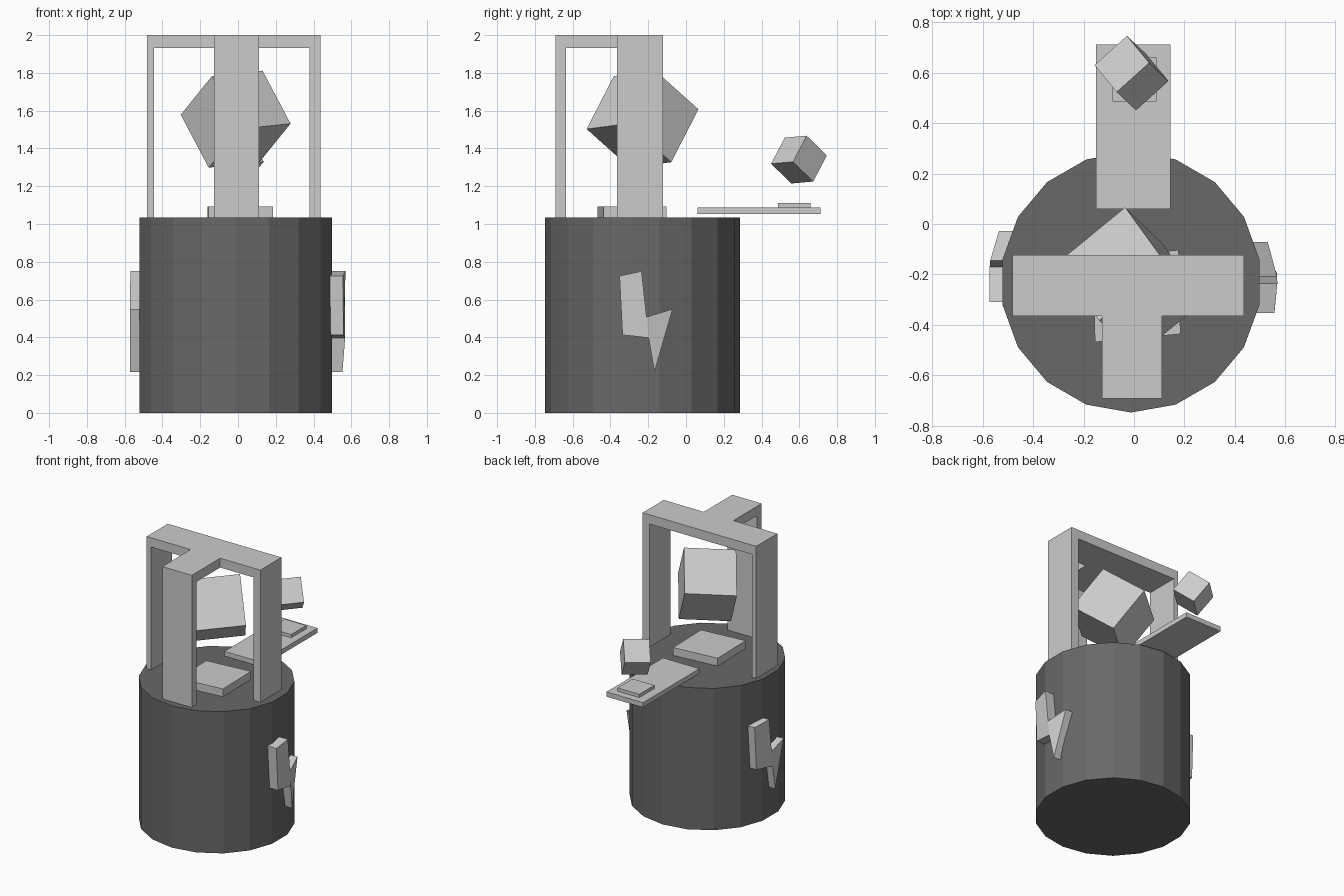
import bpy, bmesh, math
from mathutils import Vector, Matrix

if "Cube" in bpy.data.objects:
    bpy.data.objects.remove(bpy.data.objects["Cube"])


def make_object(name, bm, mat=None):
    bmesh.ops.recalc_face_normals(bm, faces=bm.faces)
    me = bpy.data.meshes.new(name)
    bm.to_mesh(me)
    bm.free()
    ob = bpy.data.objects.new(name, me)
    bpy.context.collection.objects.link(ob)
    if mat:
        me.materials.append(mat)
    return ob


def prism(name, bottom, top, caps=None):
    """Solid between two matching outlines; caps lists the faces of each end."""
    bm = bmesh.new()
    a = [bm.verts.new(p) for p in bottom]
    b = [bm.verts.new(p) for p in top]
    n = len(a)
    for cap in caps or [range(n)]:
        bm.faces.new([a[i] for i in reversed(cap)])
        bm.faces.new([b[i] for i in cap])
    for i in range(n):
        j = (i + 1) % n
        bm.faces.new((a[i], a[j], b[j], b[i]))
    return make_object(name, bm)


def slab(name, outline, z0, z1):
    return prism(name, [(x, y, z0) for x, y in outline], [(x, y, z1) for x, y in outline])


def box(name, x0, x1, y0, y1, z0, z1):
    return slab(name, [(x0, y0), (x1, y0), (x1, y1), (x0, y1)], z0, z1)


def tilted_cube(name, size, centre, edge_a, edge_b):
    """Cube whose first two edges run along the given directions."""
    u = Vector(edge_a).normalized()
    v = Vector(edge_b)
    v = (v - u * v.dot(u)).normalized()
    rot = Matrix((u, v, u.cross(v))).transposed().to_4x4()
    bm = bmesh.new()
    bmesh.ops.create_cube(bm, size=size, matrix=Matrix.Translation(centre) @ rot)
    return make_object(name, bm)


# Dark 18-sided drum
dark = bpy.data.materials.new("dark_grey")
dark.diffuse_color = (0.14, 0.14, 0.14, 1)
dark.use_nodes = True
dark.node_tree.nodes["Principled BSDF"].inputs["Base Color"].default_value = dark.diffuse_color
TOP, CX, CY, R = 1.035, -0.012, -0.23, 0.517
ring = [(CX + R * math.sin(math.radians(20 * i)), CY + R * math.cos(math.radians(20 * i)))
        for i in range(18)]
slab("drum", ring, 0, TOP).data.materials.append(dark)

# T-shaped canopy on three legs
slab("canopy", [(-0.482, -0.122), (-0.482, -0.365), (-0.127, -0.365), (-0.127, -0.692),
                (0.111, -0.692), (0.111, -0.365), (0.436, -0.365), (0.436, -0.122)], 1.932, 2.0)
box("left_leg", -0.482, -0.446, -0.365, -0.122, TOP, 1.932)
box("right_leg", 0.379, 0.436, -0.365, -0.122, TOP, 1.932)
box("front_leg", -0.127, 0.111, -0.692, -0.636, TOP, 1.932)

# Pad and floating cube under the canopy
slab("pad", [(-0.155, -0.468), (0.184, -0.436), (0.177, -0.103), (-0.161, -0.135)], TOP, 1.092)
tilted_cube("large_cube", 0.348, (-0.0125, -0.23, 1.555),
            (-0.148, 0.144, 0.28), (-0.267, -0.221, -0.031))

# Rear shelf with a small pad and cube
box("rear_shelf", -0.151, 0.144, 0.06, 0.711, 1.053, 1.088)
box("small_pad", -0.085, 0.09, 0.486, 0.66, 1.088, 1.112)
tilted_cube("small_cube", 0.1735, (-0.01, 0.598, 1.341),
            (-0.1286, -0.116, -0.0106), (-0.08, 0.069, 0.1376))

# Lightning bolts, creased to wrap the drum; the left one is turned half round
BOLT = [(-0.352, 0.725), (-0.235, 0.75), (-0.209, 0.508), (-0.071, 0.55),
        (-0.167, 0.217), (-0.198, 0.397), (-0.336, 0.413)]
CAPS = [(0, 1, 2, 5, 6), (2, 3, 4, 5)]


def bolt(name, depths, turned):
    def place(x, y, z):
        return (-x, -0.38 - y, z) if turned else (x, y, z)
    inner = [place(d - 0.07, y, z) for d, (y, z) in zip(depths, BOLT)]
    outer = [place(d, y, z) for d, (y, z) in zip(depths, BOLT)]
    prism(name, inner, outer, CAPS)


bolt("right_bolt", [0.556, 0.568, 0.567, 0.53, 0.553, 0.567, 0.558], False)
bolt("left_bolt", [0.535, 0.57, 0.572, 0.572, 0.572, 0.572, 0.538], True)
